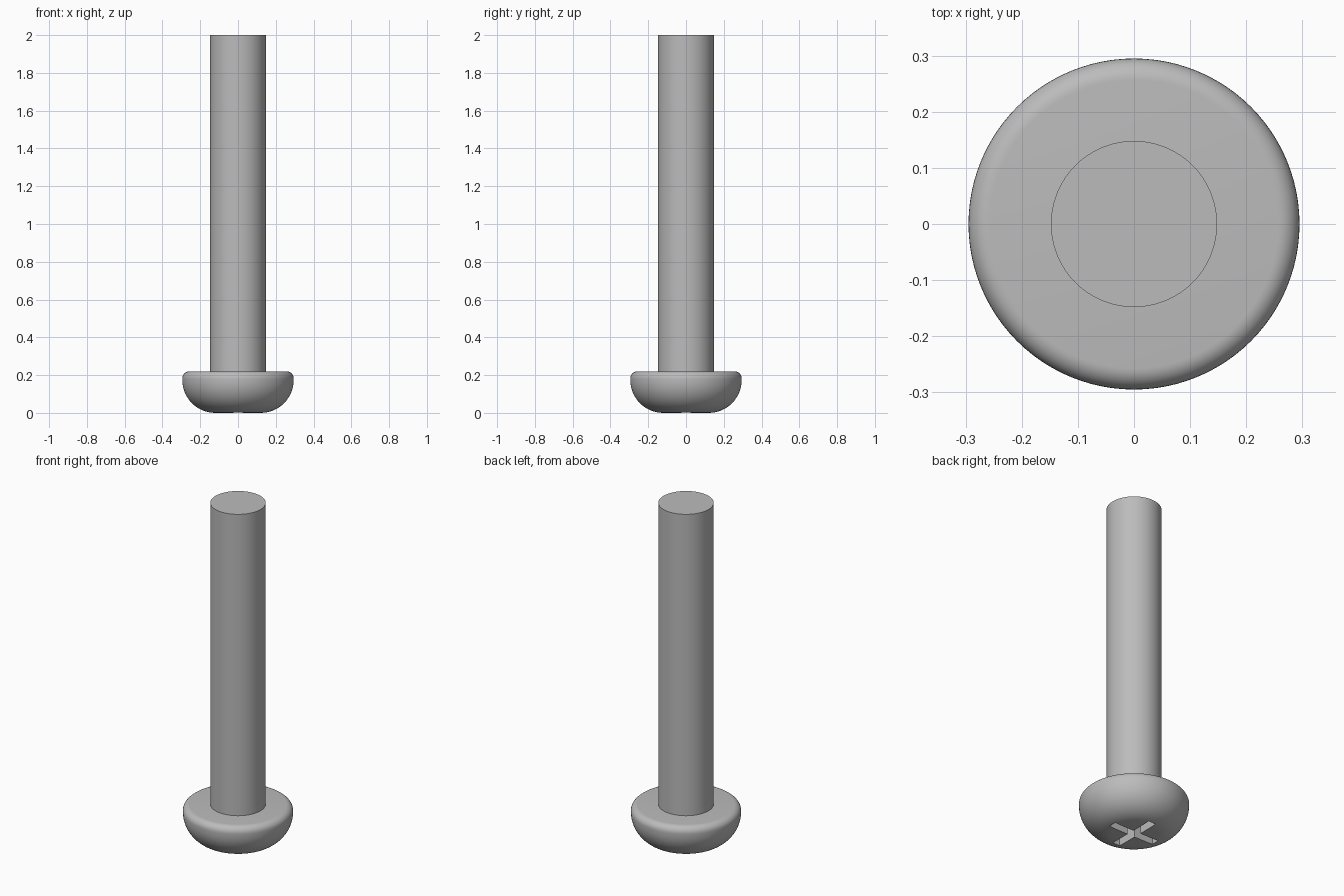
import bpy
import bmesh
from math import sin, cos, pi, radians

SEGMENTS = 96
HEAD_R, HEAD_TOP = 0.295, 0.22
DOME_R, RIM_R = 0.175, 0.038
SHAFT_R, LENGTH = 0.148, 2.0
SLOT_REACH, SLOT_HALF, SLOT_DEPTH = 0.15, 0.024, 0.1

cube = bpy.data.objects.get("Cube")
if cube:
    bpy.data.objects.remove(cube, do_unlink=True)

steel = bpy.data.materials.new("grey steel")
steel.use_nodes = True
colour = (0.5, 0.5, 0.5, 1.0)
steel.diffuse_color = colour
steel.node_tree.nodes["Principled BSDF"].inputs["Base Color"].default_value = colour


def make_object(name, bm):
    bmesh.ops.recalc_face_normals(bm, faces=bm.faces)
    mesh = bpy.data.meshes.new(name)
    bm.to_mesh(mesh)
    bm.free()
    mesh.materials.append(steel)
    obj = bpy.data.objects.new(name, mesh)
    bpy.context.collection.objects.link(obj)
    return obj


def lathe(name, profile):
    """Turn (radius, height) points around z and cap both ends."""
    bm = bmesh.new()
    rings = [[bm.verts.new((r * cos(2 * pi * i / SEGMENTS), r * sin(2 * pi * i / SEGMENTS), z))
              for i in range(SEGMENTS)] for r, z in profile]
    for low, high in zip(rings, rings[1:]):
        for i in range(SEGMENTS):
            j = (i + 1) % SEGMENTS
            bm.faces.new((low[i], low[j], high[j], high[i]))
    bm.faces.new(rings[0])
    bm.faces.new(rings[-1])
    return make_object(name, bm)


def arc(cx, cz, radius, start, end, steps):
    angles = [radians(start + (end - start) * i / steps) for i in range(steps + 1)]
    return [(cx + radius * cos(a), cz + radius * sin(a)) for a in angles]


def activate(obj):
    bpy.ops.object.select_all(action='DESELECT')
    obj.select_set(True)
    bpy.context.view_layer.objects.active = obj


# Domed head with a softly rounded rim
head = lathe("screw_head",
             arc(HEAD_R - DOME_R, DOME_R, DOME_R, -90, 0, 16)
             + arc(HEAD_R - RIM_R, HEAD_TOP - RIM_R, RIM_R, 0, 90, 8))

# Straight shaft
shaft = lathe("shaft", [(SHAFT_R, HEAD_TOP - 0.02), (SHAFT_R, LENGTH)])

# Cross-shaped driver recess
bm = bmesh.new()
w, reach = SLOT_HALF, SLOT_REACH
outline = []
for k in range(4):
    c, s = round(cos(k * pi / 2)), round(sin(k * pi / 2))
    for x, y in ((reach, -w), (reach, w), (w, w)):
        outline.append(bm.verts.new((x * c - y * s, x * s + y * c, -0.1)))
base = bm.faces.new(outline)
extruded = bmesh.ops.extrude_face_region(bm, geom=[base])
top_verts = [v for v in extruded["geom"] if isinstance(v, bmesh.types.BMVert)]
bmesh.ops.translate(bm, verts=top_verts, vec=(0, 0, 0.1 + SLOT_DEPTH))
cutter = make_object("recess_cutter", bm)
cutter.hide_render = True

activate(head)
cut = head.modifiers.new("recess", 'BOOLEAN')
cut.operation = 'DIFFERENCE'
cut.solver = 'EXACT'
cut.object = cutter
bpy.ops.object.modifier_apply(modifier=cut.name)
bpy.data.objects.remove(cutter, do_unlink=True)

# Smooth curves, crisp edges
for part in (head, shaft):
    activate(part)
    bpy.ops.object.shade_smooth_by_angle(angle=radians(30))
